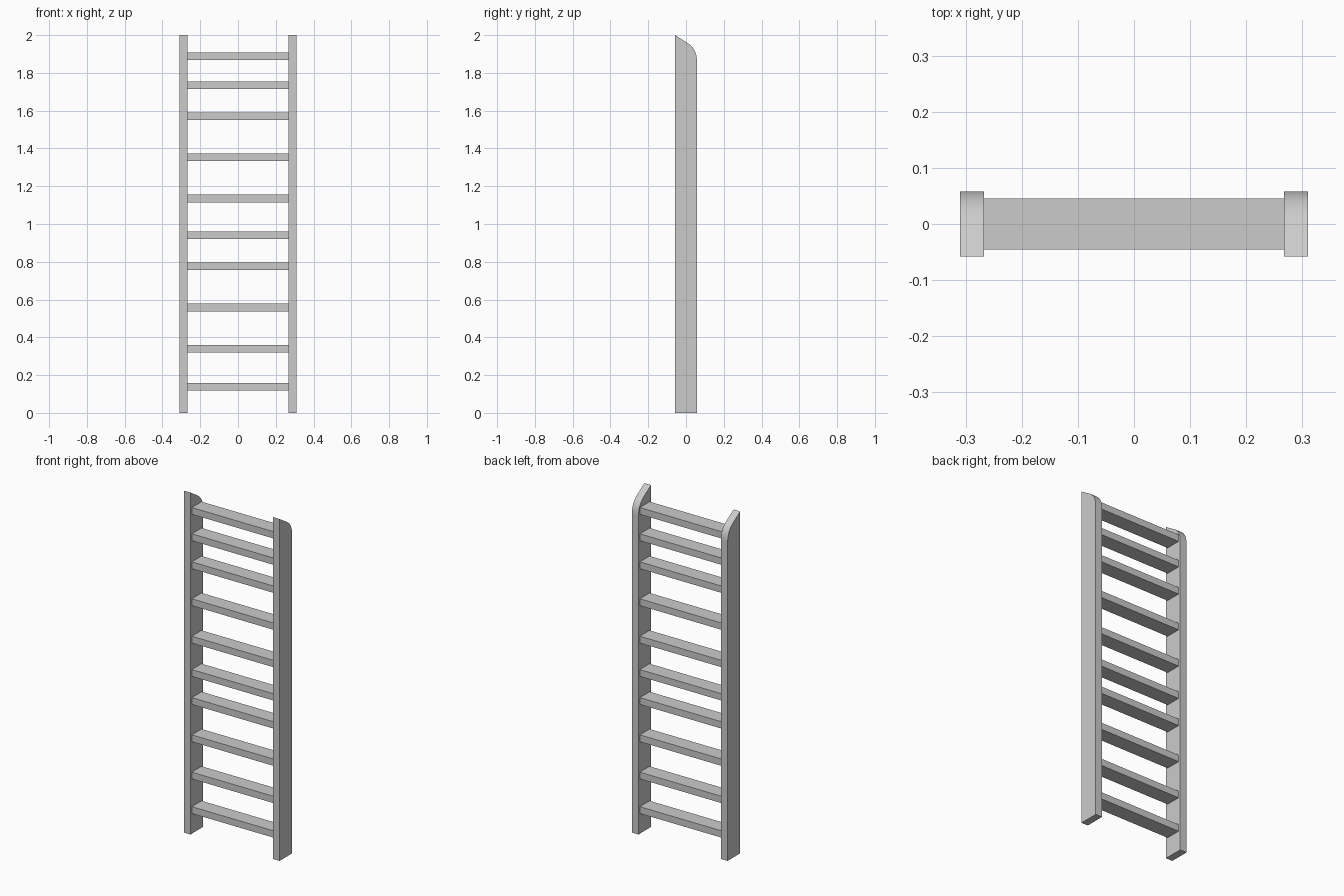
import bpy, bmesh
from mathutils import Vector, Matrix

if "Cube" in bpy.data.objects:
    bpy.data.objects.remove(bpy.data.objects["Cube"])

HALF_W, INNER_X = 0.31, 0.267    # outer and inner faces of the rails
RAIL_Y, RUNG_Y = 0.058, 0.045    # half depths
RUNG_H = 0.04
RUNG_Z = [0.138, 0.34, 0.558, 0.776, 0.94, 1.135, 1.354, 1.57, 1.734, 1.888]


def add_object(name, bm):
    bmesh.ops.recalc_face_normals(bm, faces=bm.faces)
    mesh = bpy.data.meshes.new(name)
    bm.to_mesh(mesh)
    bm.free()
    obj = bpy.data.objects.new(name, mesh)
    bpy.context.collection.objects.link(obj)
    return obj


def rail_profile(steps=10):
    # sloped top that rounds over into the back edge
    a, b, c = Vector((0.01, 1.957)), Vector((RAIL_Y, 1.927)), Vector((RAIL_Y, 1.86))
    pts = [Vector((-RAIL_Y, 0)), Vector((RAIL_Y, 0))]
    for i in range(steps + 1):
        t = 1 - i / steps
        pts.append(a * (1 - t) ** 2 + b * 2 * t * (1 - t) + c * t * t)
    return pts + [Vector((-RAIL_Y, 2))]


def add_rail(name, x0, x1):
    bm = bmesh.new()
    face = bm.faces.new([bm.verts.new((x0, p.x, p.y)) for p in rail_profile()])
    ext = bmesh.ops.extrude_face_region(bm, geom=[face], use_keep_orig=True)
    verts = [v for v in ext["geom"] if isinstance(v, bmesh.types.BMVert)]
    bmesh.ops.translate(bm, vec=(x1 - x0, 0, 0), verts=verts)
    obj = add_object(name, bm)
    bpy.ops.object.select_all(action='DESELECT')
    obj.select_set(True)
    bpy.context.view_layer.objects.active = obj
    bpy.ops.object.shade_smooth_by_angle()


def add_rung(name, z):
    bm = bmesh.new()
    size = Matrix.Diagonal((2 * INNER_X, 2 * RUNG_Y, RUNG_H, 1))
    bmesh.ops.create_cube(bm, size=1, matrix=Matrix.Translation((0, 0, z)) @ size)
    add_object(name, bm)


# side rails
add_rail("left_rail", -HALF_W, -INNER_X)
add_rail("right_rail", INNER_X, HALF_W)

# flat rungs
for i, z in enumerate(RUNG_Z, 1):
    add_rung(f"rung_{i}", z)
